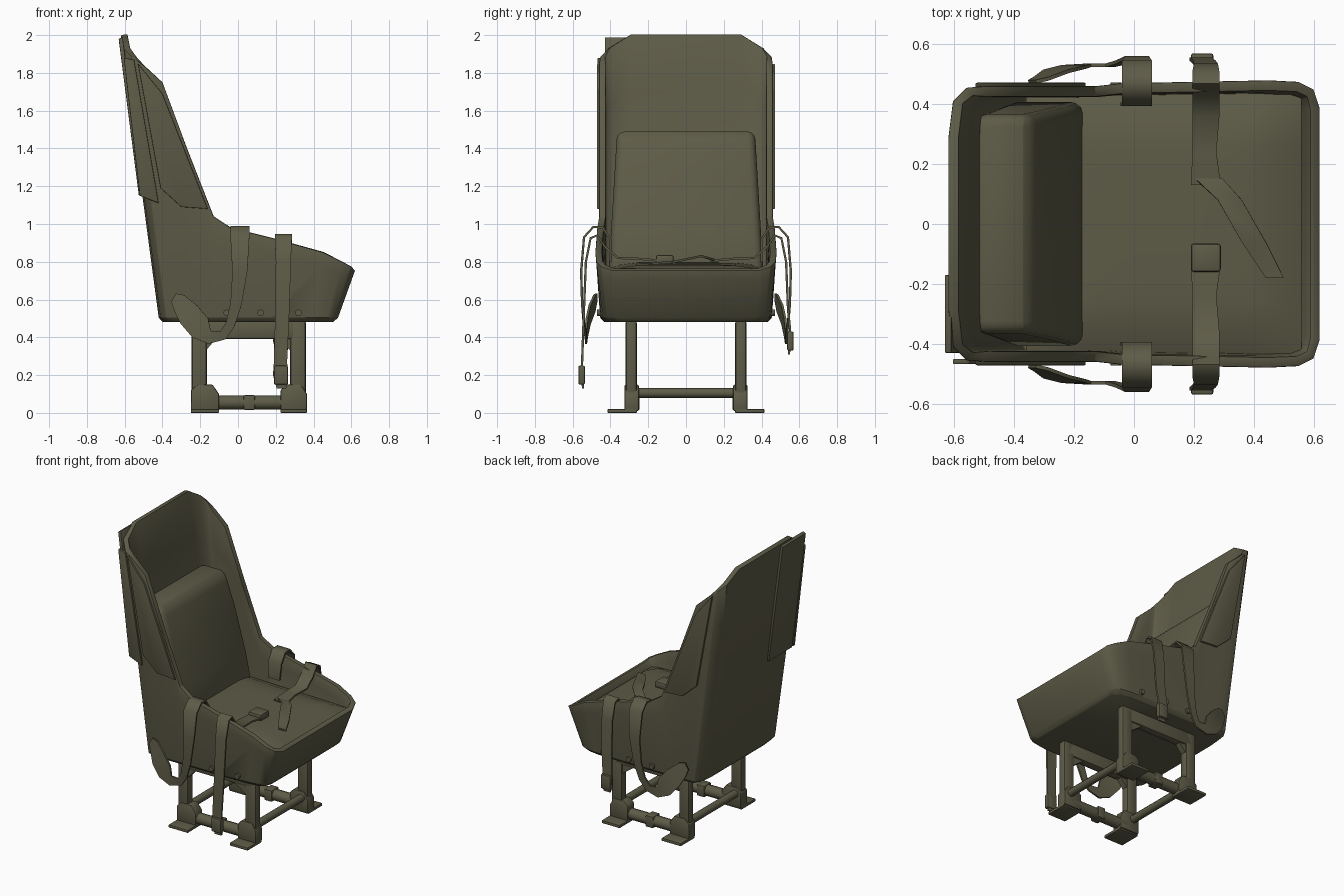
import bpy, bmesh
from math import radians, cos, sin
from mathutils import Vector

cube = bpy.data.objects.get("Cube")
if cube:
    bpy.data.objects.remove(cube, do_unlink=True)

olive = bpy.data.materials.new("olive drab")
olive.use_nodes = True
olive.diffuse_color = (0.11, 0.104, 0.062, 1)
bsdf = olive.node_tree.nodes["Principled BSDF"]
bsdf.inputs["Base Color"].default_value = olive.diffuse_color
bsdf.inputs["Roughness"].default_value = 0.8


def finish(name, bm, bevel=0.0, segments=2, thick=0.0, offset=-1, angle=35):
    """Turn a bmesh into a named object, apply its modifiers and shade it."""
    mesh = bpy.data.meshes.new(name)
    bm.to_mesh(mesh)
    bm.free()
    mesh.materials.append(olive)
    obj = bpy.data.objects.new(name, mesh)
    bpy.context.collection.objects.link(obj)
    bpy.ops.object.select_all(action='DESELECT')
    obj.select_set(True)
    bpy.context.view_layer.objects.active = obj
    if thick:
        mod = obj.modifiers.new("thickness", 'SOLIDIFY')
        mod.thickness, mod.offset = thick, offset
    if bevel:
        mod = obj.modifiers.new("bevel", 'BEVEL')
        mod.width, mod.segments = bevel, segments
        mod.limit_method, mod.angle_limit = 'ANGLE', radians(40)
    for mod in list(obj.modifiers):
        bpy.ops.object.modifier_apply(modifier=mod.name)
    bpy.ops.object.shade_smooth_by_angle(angle=radians(angle))
    return obj


def prism(name, profile, y0, y1, top_scale=1.0, **kw):
    """Extrude an (x, z) profile along y; top_scale narrows its highest points."""
    bm = bmesh.new()
    high = max(z for x, z in profile)
    low = min(z for x, z in profile)
    sides = []
    for y in (y0, y1):
        sides.append([bm.verts.new((x, y * (1 + (top_scale - 1) * (z - low) / (high - low)), z))
                      for x, z in profile])
    a, b = sides
    bm.faces.new(a)
    bm.faces.new(b[::-1])
    for i in range(len(a)):
        j = (i + 1) % len(a)
        bm.faces.new((a[j], a[i], b[i], b[j]))
    bmesh.ops.recalc_face_normals(bm, faces=bm.faces)
    return finish(name, bm, **kw)


def box(name, x0, x1, y0, y1, z0, z1, bevel=0.008):
    return prism(name, [(x0, z0), (x1, z0), (x1, z1), (x0, z1)], y0, y1, bevel=bevel)


def tube(name, start, end, radius, sides=10):
    start, end = Vector(start), Vector(end)
    axis = end - start
    bm = bmesh.new()
    bmesh.ops.create_cone(bm, cap_ends=True, segments=sides, radius1=radius,
                          radius2=radius, depth=axis.length)
    bm.transform(axis.to_track_quat('Z', 'Y').to_matrix().to_4x4())
    bmesh.ops.translate(bm, verts=bm.verts, vec=(start + end) / 2)
    return finish(name, bm, angle=50)


def strap(name, side, path):
    """Ribbon through (x, y, z, width, tilt of the width in degrees)."""
    bm = bmesh.new()
    rows = []
    for x, y, z, w, a in path:
        d = Vector((cos(radians(a)), 0, sin(radians(a)))) * w / 2
        p = Vector((x, side * y, z))
        rows.append((bm.verts.new(p - d), bm.verts.new(p + d)))
    for p, q in zip(rows, rows[1:]):
        bm.faces.new((p[0], p[1], q[1], q[0]))
    return finish(name, bm, thick=0.012, offset=0, angle=60)


# Bucket shell: rim points paired with the floor outline below them
columns = [  # rim x, y, z, floor x, y
    (-0.62, 0.29, 2.0, -0.42, 0.30), (-0.605, 0.41, 1.93, -0.41, 0.40),
    (-0.56, 0.455, 1.885, -0.38, 0.45), (-0.50, 0.46, 1.84, -0.34, 0.455),
    (-0.40, 0.46, 1.75, -0.29, 0.455), (-0.27, 0.46, 1.40, -0.21, 0.455),
    (-0.13, 0.46, 1.04, -0.13, 0.455), (-0.04, 0.47, 0.98, -0.04, 0.455),
    (0.20, 0.475, 0.92, 0.18, 0.455), (0.45, 0.48, 0.85, 0.40, 0.45),
    (0.55, 0.475, 0.80, 0.47, 0.44), (0.60, 0.45, 0.775, 0.51, 0.42),
    (0.62, 0.39, 0.755, 0.53, 0.37)]
loop = columns + [(x, -y, z, fx, -fy) for x, y, z, fx, fy in reversed(columns)]
bm = bmesh.new()
rows = [[], [], [], []]
for x, y, z, fx, fy in loop:
    floor, rim = Vector((fx, fy, 0.505)), Vector((x, y, z))
    rows[0].append(bm.verts.new((fx * 0.95, fy * 0.95, 0.48)))
    rows[1].append(bm.verts.new(floor))
    rows[2].append(bm.verts.new(floor.lerp(rim, 0.8)))
    rows[3].append(bm.verts.new(rim))
bm.faces.new(rows[0])
n = len(loop)
for low, high in zip(rows, rows[1:]):
    for i in range(n):
        j = (i + 1) % n
        bm.faces.new((low[i], low[j], high[j], high[i]))
bmesh.ops.recalc_face_normals(bm, faces=bm.faces)
bm.faces.ensure_lookup_table()
if bm.faces[0].normal.z > 0:
    bmesh.ops.reverse_faces(bm, faces=bm.faces)
finish("bucket_shell", bm, thick=0.035, bevel=0.01)

# Seat cushion, slightly crowned, and back cushion
bm = bmesh.new()
bmesh.ops.create_grid(bm, x_segments=10, y_segments=10, size=1)
for v in bm.verts:
    u, w = v.co.x, v.co.y
    edge = max(abs(u), abs(w)) ** 6
    v.co = (0.10 + 0.46 * u, 0.435 * w, 0.79 - 0.05 * edge - 0.012 * u)
finish("seat_cushion", bm, thick=0.10, angle=60)
prism("back_cushion", [(-0.42, 0.74), (-0.165, 0.74), (-0.20, 0.95), (-0.27, 1.25),
                       (-0.335, 1.47), (-0.37, 1.49), (-0.535, 1.49)],
      -0.41, 0.41, top_scale=0.89, bevel=0.04, segments=3)

# Raised panels on the side walls and a plate on the right half of the back
for side, label in ((1, "left"), (-1, "right")):
    prism(label + "_side_panel", [(-0.53, 1.85), (-0.40, 1.69), (-0.16, 1.08),
                                  (-0.30, 1.09), (-0.41, 1.19)],
          side * 0.452, side * 0.472, bevel=0.004)
prism("back_plate", [(-0.51, 1.15), (-0.525, 1.15), (-0.632, 1.98), (-0.61, 1.99)],
      -0.43, -0.17, bevel=0.004)
prism("right_corner_plate", [(-0.52, 1.15), (-0.42, 1.11), (-0.55, 1.87), (-0.605, 1.88)],
      -0.45, -0.468, bevel=0.004)

# Frame: legs, feet, rails and bolts, mirrored left and right
for side, label in ((1, "left"), (-1, "right")):
    inner, outer = side * 0.26, side * 0.32
    for end, x0, x1, f0, f1 in (("rear", -0.245, -0.165, -0.25, -0.10),
                                ("front", 0.275, 0.36, 0.225, 0.365)):
        name = label + "_" + end
        box(name + "_leg", x0, x1, inner, outer, 0.02, 0.49, 0.015)
        box(name + "_foot_plate", f0, f1, inner, side * 0.415, 0, 0.02, 0.004)
        prism(name + "_foot_bracket", [(f0, 0.01), (f1, 0.01), (f1, 0.10),
              ((f0 + f1) / 2 + 0.04, 0.15), ((f0 + f1) / 2 - 0.04, 0.15), (f0, 0.12)],
              side * 0.25, side * 0.325, bevel=0.008)
    box(label + "_top_rail", -0.22, 0.34, inner, outer, 0.39, 0.49, 0.015)
    for x, d in ((-0.17, 0.06), (0.28, -0.10)):
        prism(label + "_gusset", [(x, 0.40), (x + d, 0.40), (x, 0.33)],
              side * 0.27, side * 0.31)
    tube(label + "_lower_rail", (-0.16, side * 0.285, 0.055), (0.30, side * 0.285, 0.055), 0.038)
    box(label + "_rail_sleeve", 0.03, 0.09, side * 0.245, side * 0.325, 0.015, 0.095)
    for x in (-0.28, -0.06, 0.12, 0.32):
        tube(label + "_bolt", (x, side * 0.44, 0.53), (x, side * 0.472, 0.53), 0.018, 8)
for x, label in ((-0.205, "rear"), (0.315, "front")):
    tube(label + "_cross_rail", (x, -0.28, 0.105), (x, 0.28, 0.105), 0.026)

# Hanging webbing: a looped strap and a straight strap on each side
for side, label, drop in ((1, "left", 0.33), (-1, "right", 0.15)):
    strap(label + "_loop_strap", side, [
        (0.0, 0.40, 0.80, 0.09, 0), (0.01, 0.40, 0.92, 0.10, 0),
        (0.01, 0.44, 0.98, 0.10, 0), (0.01, 0.49, 0.985, 0.10, 0),
        (0.01, 0.54, 0.93, 0.10, 0), (0.01, 0.555, 0.75, 0.08, 5),
        (-0.01, 0.55, 0.58, 0.06, -10), (-0.04, 0.54, 0.47, 0.05, -30),
        (-0.08, 0.53, 0.41, 0.05, -55), (-0.15, 0.53, 0.40, 0.07, -100),
        (-0.20, 0.525, 0.45, 0.13, -130), (-0.26, 0.51, 0.52, 0.13, -130),
        (-0.31, 0.485, 0.58, 0.10, -120), (-0.34, 0.475, 0.61, 0.05, -120)])
    strap(label + "_straight_strap", side, [
        (0.24, 0.13, 0.805, 0.10, 0), (0.235, 0.24, 0.815, 0.08, 0),
        (0.24, 0.36, 0.82, 0.09, 0), (0.24, 0.43, 0.88, 0.09, 0),
        (0.24, 0.47, 0.94, 0.09, 0), (0.24, 0.505, 0.925, 0.09, 0),
        (0.24, 0.53, 0.80, 0.08, 0), (0.235, 0.54, 0.55, 0.075, 0),
        (0.225, 0.55, drop + 0.12, 0.07, 0), (0.225, 0.55, drop + 0.05, 0.08, 0),
        (0.23, 0.545, drop - 0.02, 0.05, 0)])
    box(label + "_strap_end", 0.19, 0.265, side * 0.535, side * 0.57, drop, drop + 0.10)
box("lap_buckle", 0.19, 0.29, -0.16, -0.065, 0.79, 0.835, 0.01)
strap("loose_strap", 1, [(0.25, 0.15, 0.81, 0.09, 0), (0.32, 0.08, 0.83, 0.08, 0),
                         (0.40, -0.06, 0.80, 0.08, 0), (0.47, -0.18, 0.79, 0.06, 0)])
